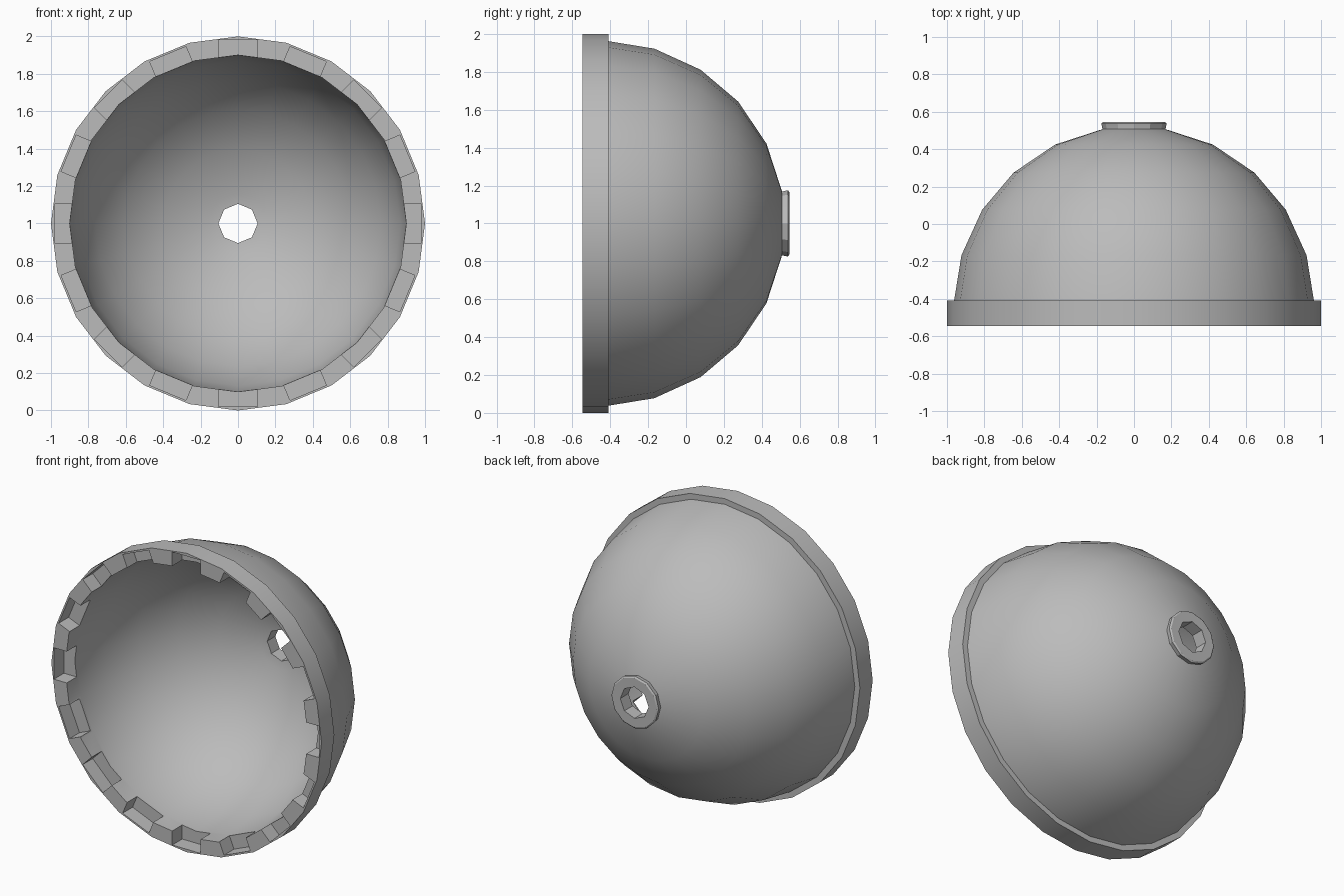
import bpy, bmesh, math
from mathutils import Matrix, Vector

old = bpy.data.objects.get("Cube")
if old:
    bpy.data.objects.remove(old, do_unlink=True)

grey = bpy.data.materials.new("plain grey")
grey.use_nodes = True
colour = (0.5, 0.5, 0.5, 1)
grey.diffuse_color = colour
grey.node_tree.nodes["Principled BSDF"].inputs["Base Color"].default_value = colour

CENTRE = -0.44      # y of the sphere centre
FRONT = -0.545      # y of the open face


def make_object(name, bm):
    bmesh.ops.recalc_face_normals(bm, faces=bm.faces[:])
    mesh = bpy.data.meshes.new(name)
    bm.to_mesh(mesh)
    bm.free()
    mesh.materials.append(grey)
    ob = bpy.data.objects.new(name, mesh)
    bpy.context.collection.objects.link(ob)
    return ob


def lathe(name, profile, sides, turn=0.0):
    """Turn a closed (radius, y) profile around the y axis at z = 1."""
    bm = bmesh.new()
    rings = []
    for i in range(sides):
        a = math.tau * i / sides + turn
        rings.append([bm.verts.new((r * math.sin(a), y, 1 + r * math.cos(a)))
                      for r, y in profile])
    n = len(profile)
    for i in range(sides):
        p, q = rings[i], rings[(i + 1) % sides]
        for j in range(n):
            k = (j + 1) % n
            bm.faces.new((p[j], p[k], q[k], q[j]))
    return make_object(name, bm)


def arc(radius, degrees):
    return [(radius * math.sin(math.radians(d)),
             CENTRE + radius * math.cos(math.radians(d))) for d in degrees]


def cut(ob, cutter):
    mod = ob.modifiers.new("cut", 'BOOLEAN')
    mod.operation = 'DIFFERENCE'
    mod.solver = 'EXACT'
    mod.object = cutter
    bpy.ops.object.select_all(action='DESELECT')
    ob.select_set(True)
    bpy.context.view_layer.objects.active = ob
    bpy.ops.object.modifier_apply(modifier=mod.name)


# Hollow dome with a stepped rim; its back hole starts round and small
steps = [10, 26, 42, 57.5, 73.5]
outer = arc(0.962, [5] + steps) + [(0.962, -0.41)]
rim = [(1.0, -0.41), (1.0, FRONT), (0.9, FRONT), (0.9, -0.42)]
inner = arc(0.905, steps[::-1] + [5])
dome = lathe("dome_shell", outer + rim + inner, 24)

# Collar around the back hole
collar = lathe("back_collar", [(0.06, 0.48), (0.168, 0.48), (0.168, 0.505),
                               (0.175, 0.538), (0.165, 0.545), (0.06, 0.545)], 12)

# Eight-sided hole through the dome and collar
bm = bmesh.new()
bmesh.ops.create_cone(bm, cap_ends=True, segments=8, radius1=0.105, radius2=0.105, depth=0.6,
                      matrix=Matrix.Translation((0, 0.5, 1)) @ Matrix.Rotation(math.pi / 2, 4, 'X'))
hole = make_object("hole_cutter", bm)

# Sixteen rectangular notches around the inside of the rim
bm = bmesh.new()
for i in range(16):
    place = (Matrix.Translation((0, 0, 1)) @ Matrix.Rotation(math.tau * i / 16, 4, 'Y')
             @ Matrix.Translation((0, -0.54, 0.88)) @ Matrix.Diagonal((0.21, 0.2, 0.2, 1)))
    bmesh.ops.create_cube(bm, size=1, matrix=place)
notches = make_object("notch_cutter", bm)

cut(dome, notches)
cut(dome, hole)
cut(collar, hole)
for helper in (notches, hole):
    bpy.data.objects.remove(helper, do_unlink=True)

for ob in (dome, collar):
    bpy.ops.object.select_all(action='DESELECT')
    ob.select_set(True)
    bpy.context.view_layer.objects.active = ob
    bpy.ops.object.shade_smooth_by_angle(angle=math.radians(28))
